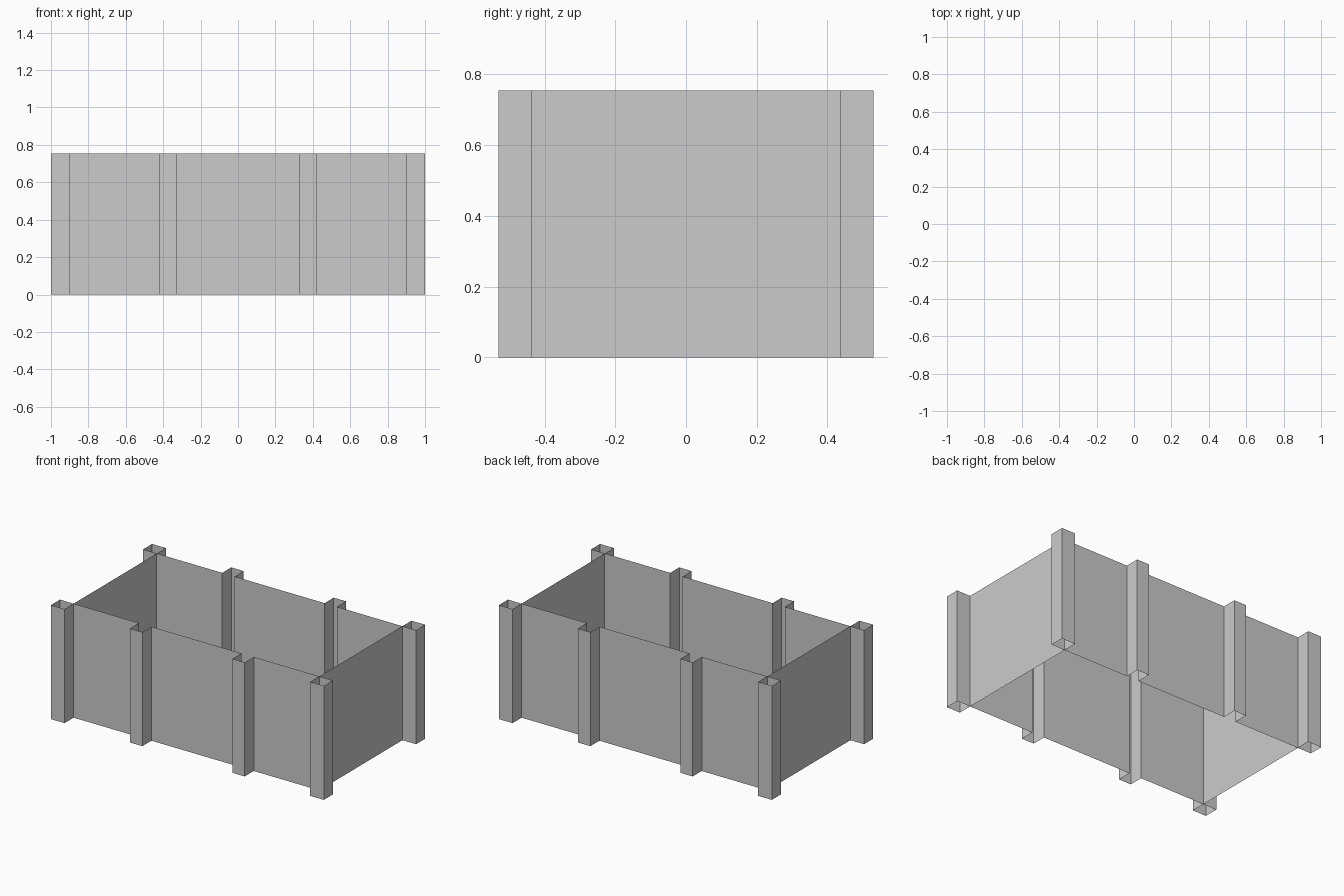
import bpy, bmesh

if "Cube" in bpy.data.objects:
    bpy.data.objects.remove(bpy.data.objects["Cube"])

H = 0.755                   # wall height
OX, OY = 1.0, 0.53          # outer faces of the posts
IX, IY = 0.90, 0.435        # planes of the thin walls


def sheet(name, path, closed=False, mirror=(True, True)):
    """Vertical single-skin sheet following a plan path, mirrored in x / y."""
    bm = bmesh.new()
    low = [bm.verts.new((x, y, 0)) for x, y in path]
    high = [bm.verts.new((x, y, H)) for x, y in path]
    n = len(path)
    for i in range(n if closed else n - 1):
        j = (i + 1) % n
        bm.faces.new((low[i], low[j], high[j], high[i]))
    mesh = bpy.data.meshes.new(name)
    bm.to_mesh(mesh)
    bm.free()
    ob = bpy.data.objects.new(name, mesh)
    bpy.context.collection.objects.link(ob)
    mod = ob.modifiers.new("mirror", 'MIRROR')
    mod.use_axis = (mirror[0], mirror[1], False)
    return ob


# Four hollow square corner posts
sheet("corner_posts", [(IX, -OY), (OX, -OY), (OX, -IY), (IX, -IY)], closed=True)

# Front and back walls, folded outward into two channel posts open on the inside
right_half = [(0.33, -IY), (0.33, -OY), (0.42, -OY), (0.42, -IY), (IX, -IY)]
left_half = [(-x, y) for x, y in reversed(right_half)]
sheet("long_walls", left_half + right_half, mirror=(False, True))

# Plain end walls
sheet("end_walls", [(IX, -IY), (IX, IY)], mirror=(True, False))
